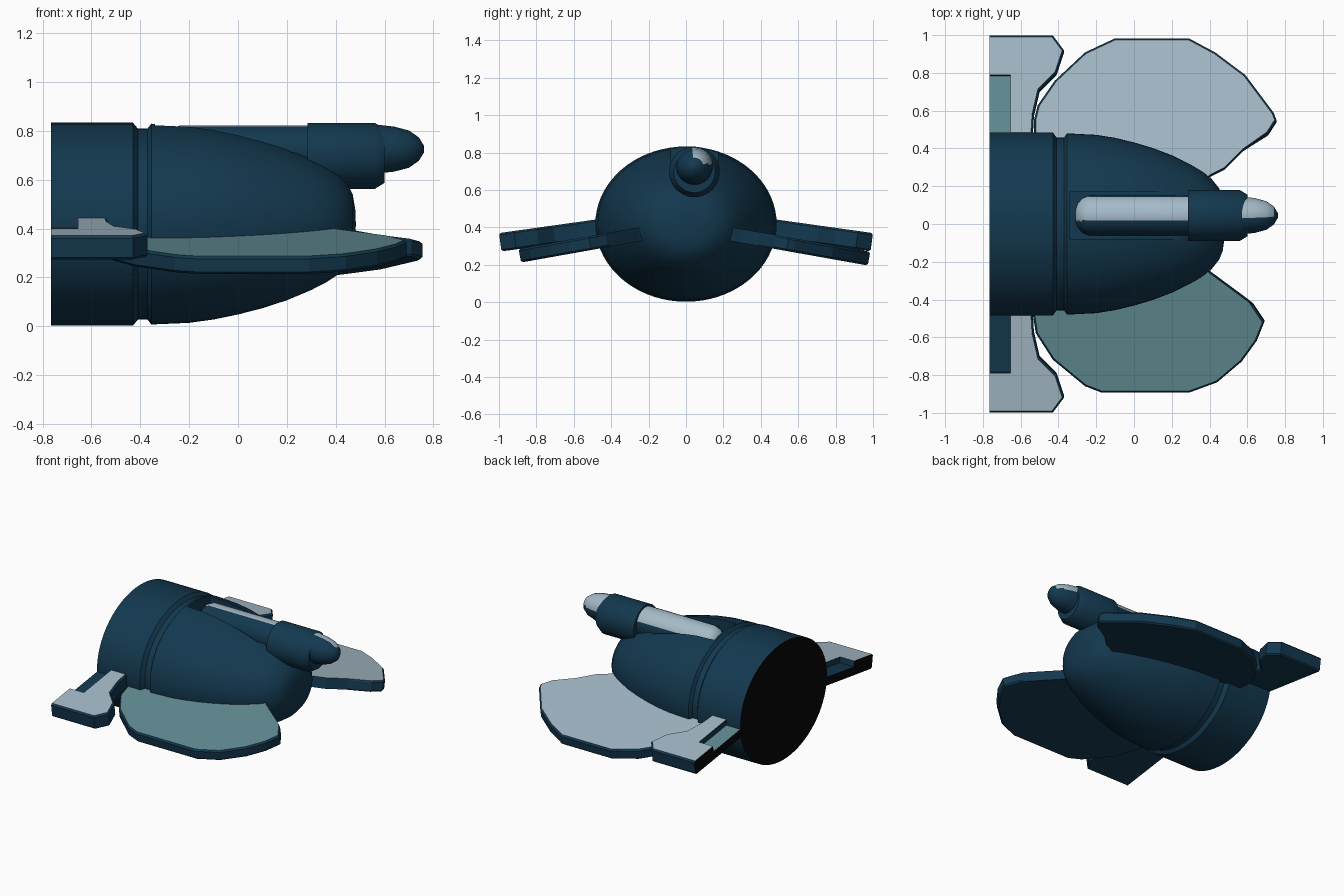
import bpy, bmesh, math
from mathutils import Vector

cube = bpy.data.objects.get("Cube")
if cube:
    bpy.data.objects.remove(cube, do_unlink=True)


def material(name, rgb):
    m = bpy.data.materials.new(name)
    m.use_nodes = True
    color = (*rgb, 1)
    m.diffuse_color = color
    bsdf = m.node_tree.nodes["Principled BSDF"]
    bsdf.inputs["Base Color"].default_value = color
    bsdf.inputs["Roughness"].default_value = 0.7
    return m


navy = material("navy", (0.0065, 0.04, 0.078))
pale = material("pale blue grey", (0.37, 0.49, 0.57))
teal = material("teal", (0.12, 0.265, 0.295))
black = material("black", (0.002, 0.002, 0.002))
REAR = -0.765


def finish(bm, name, mats, smooth=False):
    bmesh.ops.recalc_face_normals(bm, faces=bm.faces[:])
    mesh = bpy.data.meshes.new(name)
    bm.to_mesh(mesh)
    bm.free()
    obj = bpy.data.objects.new(name, mesh)
    bpy.context.collection.objects.link(obj)
    for m in mats:
        mesh.materials.append(m)
    if smooth:
        smooth_shade(obj)
    return obj


def activate(obj):
    bpy.ops.object.select_all(action='DESELECT')
    obj.select_set(True)
    bpy.context.view_layer.objects.active = obj


def smooth_shade(obj):
    activate(obj)
    bpy.ops.object.shade_smooth_by_angle(angle=math.radians(32))


def lathe(name, profile, cy, cz, flat=1.0, segs=48, mats=(navy,), rule=None, smooth=True):
    """Turn (x, radius) pairs around the x axis; rule picks a material index."""
    bm = bmesh.new()
    rings = []
    for x, r in profile:
        ring = []
        for i in range(segs):
            a = math.tau * i / segs
            ring.append(bm.verts.new((x, cy + r * math.sin(a), cz + r * flat * math.cos(a))))
        rings.append(ring)
    for a, b in zip(rings, rings[1:]):
        for i in range(segs):
            j = (i + 1) % segs
            bm.faces.new((a[i], a[j], b[j], b[i]))
    bm.faces.new(rings[0])
    bm.faces.new(rings[-1])
    if rule:
        for f in bm.faces:
            f.material_index = rule(f.calc_center_median())
    return finish(bm, name, mats, smooth)


def plate(name, outline, side, z0, slope, d0, d1, top, bevel_top=True, bevel_low=True):
    """Drooping slab between depths d0 and d1 under the plane z0 - slope * |y|."""
    bm = bmesh.new()
    n = Vector((0, side * slope, 1))
    loops = [[bm.verts.new(Vector((x, side * y, z0 - slope * y)) - n * d) for x, y in outline]
             for d in (d0, d1)]
    upper, lower = bm.faces.new(loops[0]), bm.faces.new(loops[1])
    upper.material_index = 1
    count = len(outline)
    for i in range(count):
        j = (i + 1) % count
        f = bm.faces.new((loops[0][i], loops[0][j], loops[1][j], loops[1][i]))
        if max(v.co.x for v in f.verts) < REAR + 0.001:
            f.material_index = 2
    bmesh.ops.recalc_face_normals(bm, faces=bm.faces[:])
    rim = []
    for face, wanted in ((upper, bevel_top), (lower, bevel_low)):
        for e in face.edges if wanted else ():
            mid = (e.verts[0].co + e.verts[1].co) / 2
            if abs(mid.y) > 0.42 and mid.x > -0.62:
                rim.append(e)
    if rim:
        bmesh.ops.bevel(bm, geom=rim, offset=0.01, segments=1, affect='EDGES',
                        profile=0.5, material=0)
    return finish(bm, name, (navy, top, black))


# Fuselage with a groove, rounded nose and black rear face
body = lathe("fuselage", [
    (REAR, 0.485), (-0.43, 0.485), (-0.41, 0.457), (-0.37, 0.457), (-0.355, 0.48),
    (-0.2, 0.472), (-0.1, 0.456), (0, 0.432), (0.1, 0.402), (0.2, 0.364), (0.3, 0.315),
    (0.36, 0.279), (0.41, 0.24), (0.45, 0.19), (0.47, 0.14), (0.48, 0.07), (0.482, 0.01)],
    0, 0.418, flat=0.856, segs=72, mats=(navy, black),
    rule=lambda c: int(c.x < REAR + 0.001), smooth=False)

# Slot in the back of the fuselage that holds the barrel
bm = bmesh.new()
bmesh.ops.create_cube(bm, size=1)
for v in bm.verts:
    v.co = Vector((-0.02 + v.co.x * 0.64, 0.045 + v.co.y * 0.25, 0.86 + v.co.z * 0.3))
cutter = finish(bm, "slot_cutter", (navy,))
cutter.hide_render = True
cut = body.modifiers.new("slot", 'BOOLEAN')
cut.operation = 'DIFFERENCE'
cut.solver = 'EXACT'
cut.object = cutter
activate(body)
bpy.ops.object.modifier_apply(modifier=cut.name)
bpy.data.objects.remove(cutter, do_unlink=True)
smooth_shade(body)

# Barrel with pale strip, collar and pointed tip
lathe("barrel", [(-0.31, 0.03), (-0.3, 0.06), (-0.275, 0.09), (-0.24, 0.105), (0.32, 0.105)],
      0.045, 0.716, mats=(navy, pale),
      rule=lambda c: int(0.02 < c.y < 0.142 and c.z > 0.73))
lathe("collar", [(0.285, 0.135), (0.56, 0.135), (0.6, 0.11)], 0.045, 0.697)
lathe("barrel_tip", [(0.57, 0.1), (0.64, 0.092), (0.7, 0.076), (0.74, 0.048), (0.762, 0.012)],
      0.045, 0.725, mats=(navy, pale),
      rule=lambda c: int(0.035 < c.y < 0.14 and c.z > 0.74 and c.x < 0.73))

# Broad main wings, the left and right of different span
ROOT = [(-0.5, 0.2), (0.35, 0.2)]
WING_FAR = [(0.4, 0.26), (0.48, 0.3), (0.58, 0.4), (0.71, 0.48), (0.755, 0.55), (0.74, 0.59),
            (0.59, 0.79), (0.43, 0.91), (0.29, 0.985), (-0.1, 0.985), (-0.26, 0.91),
            (-0.42, 0.76), (-0.51, 0.63), (-0.53, 0.55), (-0.53, 0.45)]
WING_NEAR = [(0.4, 0.26), (0.63, 0.43), (0.69, 0.52), (0.65, 0.62), (0.57, 0.73),
             (0.44, 0.84), (0.29, 0.895), (-0.17, 0.895), (-0.26, 0.86), (-0.43, 0.72),
             (-0.52, 0.58), (-0.54, 0.45)]
plate("far_wing", ROOT + WING_FAR, 1, 0.445, 0.178, 0, 0.073, pale)
plate("near_wing", ROOT + WING_NEAR, -1, 0.445, 0.178, 0, 0.073, teal)

# Tail fins: a base slab with an upper layer that leaves a sunken panel
FIN = [(REAR, 1), (-0.43, 1), (-0.37, 0.92), (-0.41, 0.8), (-0.5, 0.71),
       (-0.53, 0.58), (-0.54, 0.4)]
for side, label, panel in ((1, "far", teal), (-1, "near", navy)):
    plate(label + "_fin_base", FIN + [(REAR, 0.4)], side, 0.51, 0.14, 0.04, 0.098, panel,
          bevel_top=False)
    plate(label + "_fin_top", FIN + [(-0.655, 0.4), (-0.655, 0.79), (REAR, 0.79)],
          side, 0.51, 0.14, 0, 0.04, pale, bevel_low=False)
